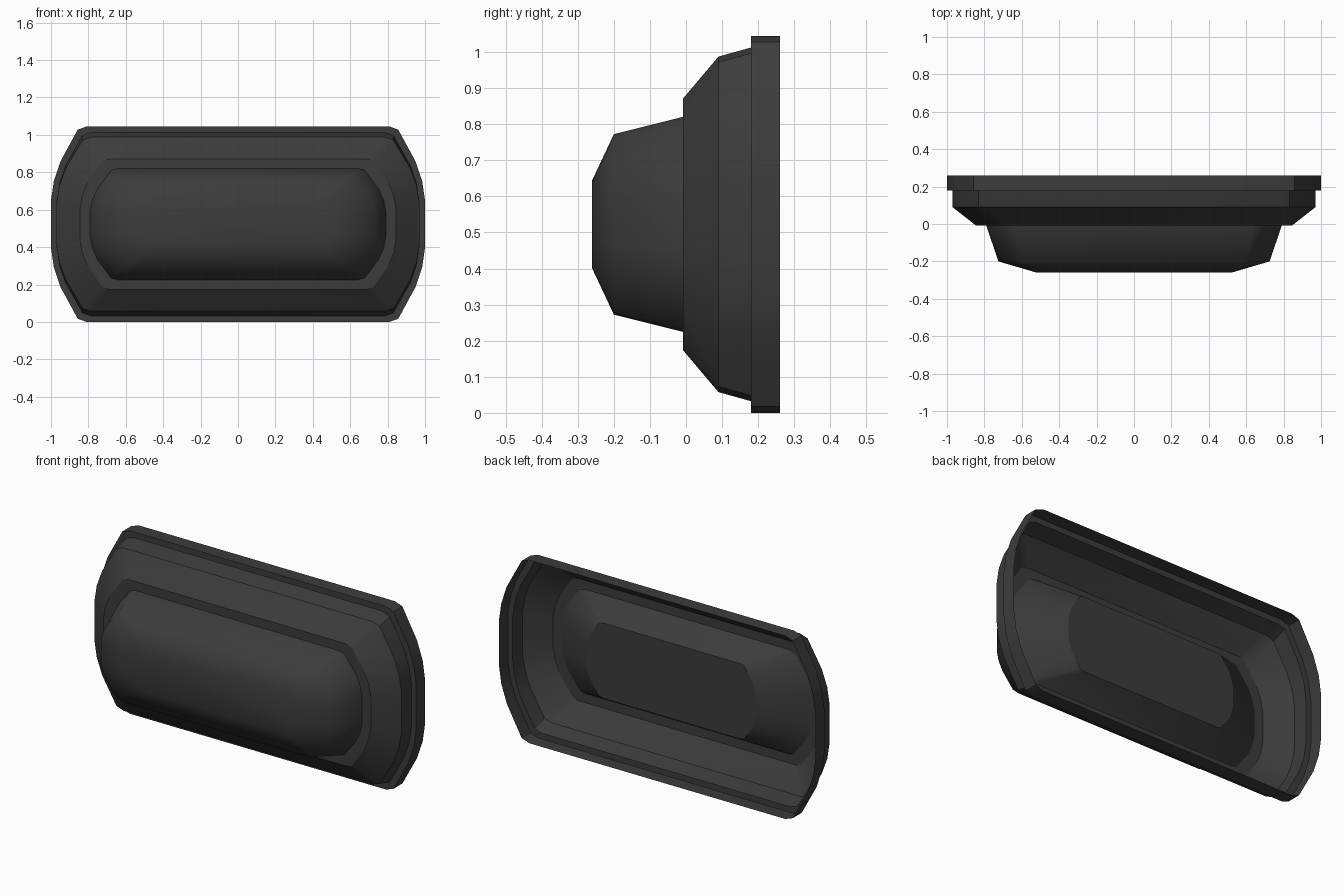
import bpy
import bmesh
import math

cube = bpy.data.objects.get("Cube")
if cube:
    bpy.data.objects.remove(cube, do_unlink=True)

MID_Z = 0.5225

# One charcoal plastic for the whole lamp
charcoal = bpy.data.materials.new("charcoal")
charcoal.use_nodes = True
charcoal.diffuse_color = (0.045, 0.045, 0.045, 1)
charcoal.node_tree.nodes["Principled BSDF"].inputs["Base Color"].default_value = charcoal.diffuse_color

# Quarter outline of the bowed, corner-cut rectangle, in half-size units
QUARTER = [(1, 0.24), (0.985, 0.44), (0.95, 0.64), (0.857, 0.967), (0.81, 1)]
OUTLINE = (QUARTER
           + [(-x, z) for x, z in reversed(QUARTER)]
           + [(-x, -z) for x, z in QUARTER]
           + [(x, -z) for x, z in reversed(QUARTER)])


def loft(name, sections, cap=False, sharp_angle=None, flip=False):
    """Skin rings given as (y, half width, half height); optionally cap the last."""
    bm = bmesh.new()
    rings = [[bm.verts.new((x * w, y, MID_Z + z * h)) for x, z in OUTLINE]
             for y, w, h in sections]
    count = len(OUTLINE)
    for a, b in zip(rings, rings[1:]):
        for i in range(count):
            j = (i + 1) % count
            bm.faces.new((a[i], a[j], b[j], b[i]))
    if cap:
        bm.faces.new(rings[-1])
    if flip:
        bmesh.ops.reverse_faces(bm, faces=bm.faces)
    mesh = bpy.data.meshes.new(name)
    bm.to_mesh(mesh)
    bm.free()
    mesh.materials.append(charcoal)
    obj = bpy.data.objects.new(name, mesh)
    bpy.context.collection.objects.link(obj)
    bpy.ops.object.select_all(action='DESELECT')
    obj.select_set(True)
    bpy.context.view_layer.objects.active = obj
    if sharp_angle is None:
        bpy.ops.object.shade_smooth()
    else:
        bpy.ops.object.shade_smooth_by_angle(angle=math.radians(sharp_angle))
    return obj


# Open-backed housing: rim, step, sloping bezel and front ledge
loft("housing", [
    (0.26, 1.0, 0.5225),
    (0.18, 1.0, 0.5225),
    (0.18, 0.97, 0.49),
    (0.09, 0.97, 0.465),
    (-0.008, 0.845, 0.349),
    (-0.008, 0.79, 0.298),
], sharp_angle=32)

# Bulging front lens
loft("lens_front", [
    (-0.008, 0.79, 0.298),
    (-0.2, 0.725, 0.25),
    (-0.26, 0.52, 0.122),
], cap=True)

# Tapered block behind the lens, with its flat back plate
loft("lens_back", [
    (-0.008, 0.79, 0.298),
    (0.13, 0.535, 0.215),
], sharp_angle=45, flip=True)
loft("back_plate", [(0.13, 0.535, 0.215)], cap=True, sharp_angle=30, flip=True)
